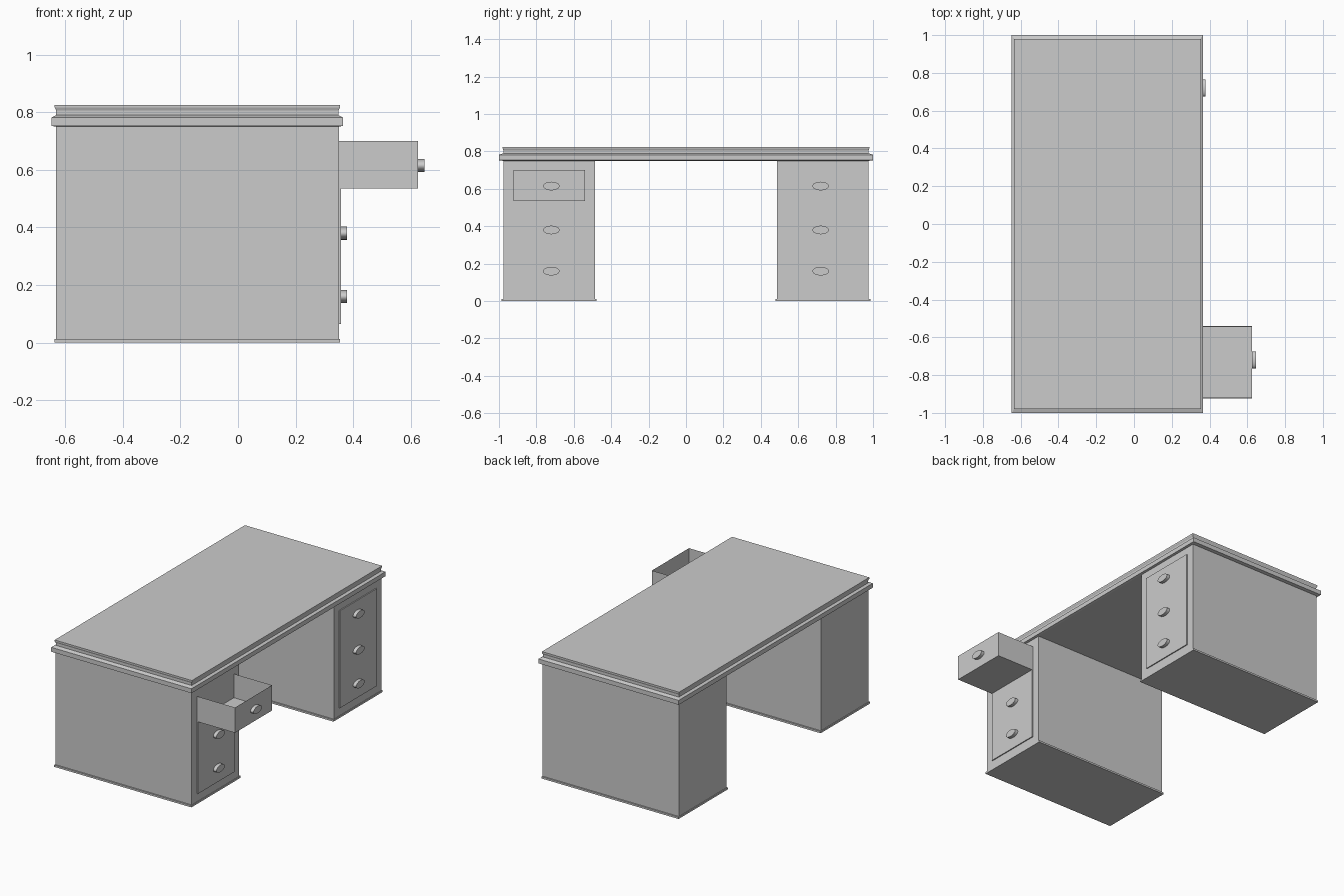
import bpy, bmesh, math

if "Cube" in bpy.data.objects:
    bpy.data.objects.remove(bpy.data.objects["Cube"])

CX = -0.1415  # centre of the desk body; the open drawer balances it in x


def finish(name, bm):
    bmesh.ops.recalc_face_normals(bm, faces=bm.faces)
    mesh = bpy.data.meshes.new(name)
    bm.to_mesh(mesh)
    bm.free()
    obj = bpy.data.objects.new(name, mesh)
    bpy.context.collection.objects.link(obj)
    return obj


def box(name, x, y, z, open_top=False):
    bm = bmesh.new()
    bmesh.ops.create_cube(bm, size=1)
    for v in bm.verts:
        v.co = [lo + (c + 0.5) * (hi - lo) for c, (lo, hi) in zip(v.co, (x, y, z))]
    if open_top:
        top = [f for f in bm.faces if f.normal.z > 0.5]
        bmesh.ops.delete(bm, geom=top, context='FACES_ONLY')
    return finish(name, bm)


def moulded_slab(name, rings):
    # stacked rectangles (half x, half y, z) joined into one moulded slab
    bm = bmesh.new()
    loops = [[bm.verts.new((CX + sx * hx, sy * hy, z))
              for sx, sy in ((-1, -1), (1, -1), (1, 1), (-1, 1))]
             for hx, hy, z in rings]
    for a, b in zip(loops, loops[1:]):
        for i in range(4):
            j = (i + 1) % 4
            bm.faces.new((a[i], a[j], b[j], b[i]))
    bm.faces.new(loops[0][::-1])
    bm.faces.new(loops[-1])
    return finish(name, bm)


def knob(name, x, y, z):
    bpy.ops.mesh.primitive_cylinder_add(vertices=32, radius=1, depth=0.022,
                                        location=(x + 0.011, y, z),
                                        rotation=(0, math.pi / 2, 0))
    obj = bpy.context.object
    obj.name = name
    obj.scale = (0.023, 0.044, 1)
    bpy.ops.object.transform_apply(location=False, rotation=True, scale=True)
    bpy.ops.object.shade_smooth_by_angle(angle=math.radians(40))


# Desktop: protruding band, narrow neck and slightly flared writing surface
moulded_slab("desktop", [
    (0.493, 0.980, 0.750), (0.506, 1.000, 0.753), (0.506, 1.000, 0.782),
    (0.490, 0.976, 0.790), (0.490, 0.976, 0.806), (0.495, 0.980, 0.816),
    (0.495, 0.980, 0.825)])

KNOB_Z = (0.615, 0.38, 0.16)
for side, label in ((-1, "left"), (1, "right")):
    yc = side * 0.732
    # Pedestal and plinth
    box(label + "_pedestal", (-0.632, 0.350), (yc - 0.245, yc + 0.245), (0, 0.752))
    box(label + "_plinth", (-0.637, 0.354), (yc - 0.254, yc + 0.254), (0, 0.012))
    # Raised drawer fronts; the top left drawer is pulled out
    is_open = side < 0
    panel_top = 0.535 if is_open else 0.70
    box(label + "_drawer_fronts", (0.345, 0.357),
        (yc - 0.191, yc + 0.191), (0.065, panel_top))
    for i, z in enumerate(KNOB_Z):
        x = 0.625 if is_open and i == 0 else 0.357
        knob(f"{label}_knob_{i + 1}", x, side * 0.72, z)

# Open drawer tray
box("open_drawer", (0.345, 0.625), (-0.923, -0.541), (0.535, 0.70), open_top=True)
box("open_drawer_floor", (0.345, 0.624), (-0.922, -0.542), (0.536, 0.545))
